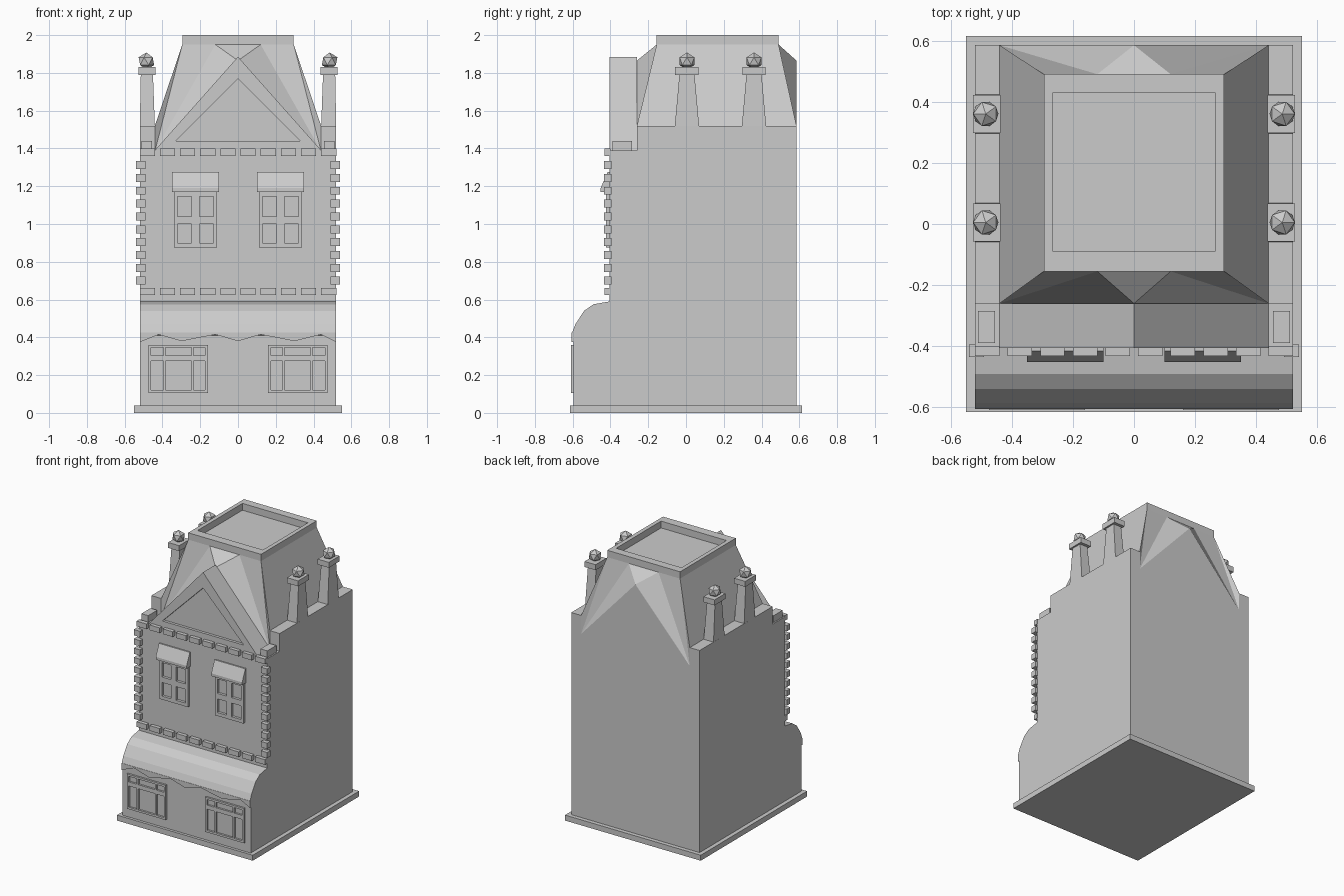
import bpy, bmesh
from mathutils import Vector

if "Cube" in bpy.data.objects:
    bpy.data.objects.remove(bpy.data.objects["Cube"])

stone = bpy.data.materials.new("grey_stone")
stone.diffuse_color = (0.6, 0.6, 0.6, 1)
stone.use_nodes = True
stone.node_tree.nodes["Principled BSDF"].inputs["Base Color"].default_value = stone.diffuse_color


def finish(name, bm):
    bmesh.ops.recalc_face_normals(bm, faces=bm.faces)
    me = bpy.data.meshes.new(name)
    bm.to_mesh(me)
    bm.free()
    me.materials.append(stone)
    ob = bpy.data.objects.new(name, me)
    bpy.context.collection.objects.link(ob)
    return ob


def add_box(bm, x0, x1, y0, y1, z0, z1):
    vs = bmesh.ops.create_cube(bm, size=1)["verts"]
    for v in vs:
        v.co = Vector((x1 if v.co.x > 0 else x0, y1 if v.co.y > 0 else y0,
                       z1 if v.co.z > 0 else z0))
    return vs


def boxes(name, items):
    bm = bmesh.new()
    for it in items:
        add_box(bm, *it)
    return finish(name, bm)


def prism(name, pts, a, b, axis):
    """Extrude a closed profile along x (pts are y,z) or y (pts are x,z)."""
    bm = bmesh.new()
    place = (lambda p, d: (d, p[0], p[1])) if axis == "x" else (lambda p, d: (p[0], d, p[1]))
    f = bm.faces.new([bm.verts.new(place(p, a)) for p in pts])
    new = bmesh.ops.extrude_face_region(bm, geom=[f])["geom"]
    shift = Vector(place((0, 0), b - a))
    bmesh.ops.translate(bm, vec=shift, verts=[g for g in new if isinstance(g, bmesh.types.BMVert)])
    if not f.is_valid or len(bm.faces) == len(pts) + 1:
        bm.faces.new([v for v in bm.verts][:len(pts)])
    return finish(name, bm)


def frame(name, xs, zs, y0, y1):
    """Window frame: xs and zs are (start, end) pairs of the bars."""
    bars = [(a, b, y0, y1, zs[0][0], zs[-1][1]) for a, b in xs]
    for (_, a), (b, _) in zip(xs, xs[1:]):
        bars += [(a, b, y0, y1, z0, z1) for z0, z1 in zs]
    return boxes(name, bars)


# Plinth and body with the rounded shop canopy
boxes("plinth", [(-.55, .55, -.615, .615, 0, .04)])
prism("body", [(.585, .03), (.585, 1.39), (-.405, 1.39), (-.405, .59), (-.49, .575),
               (-.54, .54), (-.585, .47), (-.605, .42), (-.595, .41), (-.595, .03)], -.52, .52, "x")
prism("canopy_scallop", [(-.52, .425), (-.52, .375), (-.42, .415), (-.30, .38), (-.12, .415), (0, .38),
                         (.12, .415), (.30, .38), (.44, .415), (.52, .375), (.52, .425)],
      -.605, -.59, "y")

# Side parapets and front corner blocks
boxes("side_parapets", [(-.52, -.44, -.26, .585, 1.38, 1.52), (.44, .52, -.26, .585, 1.38, 1.52)])
boxes("corner_blocks", [(-.51, -.455, -.39, -.285, 1.38, 1.44), (.455, .51, -.39, -.285, 1.38, 1.44)])

# Mansard roof, with a peaked wall at the front and back
bm = bmesh.new()
ends = []
for y, yt in ((-.26, -.155), (.585, .49)):
    e = {"p": bm.verts.new((0, y, 1.865))}
    for s in (-1, 1):
        e["a", s] = bm.verts.new((.44 * s, y, 1.385))
        e["c", s] = bm.verts.new((.44 * s, y, 1.52))
        e["t", s] = bm.verts.new((.295 * s, yt, 1.95))
        e["m", s] = bm.verts.new((.12 * s, yt, 1.95))
    bm.faces.new((e["a", -1], e["a", 1], e["p"]))
    bm.faces.new((e["p"], e["m", -1], e["m", 1]))
    for s in (-1, 1):
        a, c, t, m = (e[k, s] for k in "actm")
        for tri in ((a, c, t), (a, t, m), (a, m, e["p"])):
            bm.faces.new(tri)
    ends.append(e)
f, b = ends
for s in (-1, 1):
    bm.faces.new((f["a", s], f["c", s], b["c", s], b["a", s]))
    bm.faces.new((f["c", s], f["t", s], b["t", s], b["c", s]))
bm.faces.new((f["a", -1], f["a", 1], b["a", 1], b["a", -1]))
bm.faces.new((f["t", -1], f["m", -1], f["m", 1], f["t", 1],
              b["t", 1], b["m", 1], b["m", -1], b["t", -1]))
finish("mansard_roof", bm)
boxes("roof_rim", [(-.295, .295, -.155, -.09, 1.945, 2), (-.295, .295, .43, .49, 1.945, 2),
                   (-.295, -.265, -.09, .43, 1.945, 2), (.265, .295, -.09, .43, 1.945, 2)])

# Front gable with a recessed panel
bm = bmesh.new()
outer = [(-.44, 1.39), (.44, 1.39), (0, 1.885)]
inner = [(-.33, 1.44), (.33, 1.44), (0, 1.77)]
rings = [[bm.verts.new((x, y, z)) for x, z in tri]
         for tri, y in ((outer, -.26), (outer, -.405), (inner, -.405), (inner, -.385))]
for r, q in zip(rings, rings[1:]):
    for i in range(3):
        j = (i + 1) % 3
        bm.faces.new((r[i], r[j], q[j], q[i]))
bm.faces.new(rings[0])
bm.faces.new(rings[-1])
finish("front_gable", bm)

# Pinnacles: tapered post, cap and faceted ball
for s in (-1, 1):
    for y in (.005, .36):
        bm = bmesh.new()
        for v in add_box(bm, .44, .52, y - .065, y + .065, 1.51, 1.80):
            if v.co.z > 1.7:
                v.co.x = .4825 + (v.co.x - .48) * .8
                v.co.y = y + (v.co.y - y) * .6
        add_box(bm, .437, .527, y - .062, y + .062, 1.79, 1.83)
        ball = bmesh.ops.create_icosphere(bm, subdivisions=1, radius=.046)["verts"]
        bmesh.ops.translate(bm, vec=(.485, y, 1.862), verts=ball)
        for v in bm.verts:
            v.co.x *= s
        finish("pinnacle", bm)

# Brick trim: corner quoins and two rows of blocks
trim = []
for s in (-1, 1):
    for i in range(10):
        z = .70 + i * .068
        trim.append((s * .515 - .025, s * .515 + .025, -.435, -.395, z - .021, z + .021))
for z in (.643, 1.38):
    for i in range(10):
        x = -.48 + i * .1067
        trim.append((x - .04, x + .04, -.432, -.40, z - .019, z + .019))
boxes("brick_trim", trim)

# Windows: upper sashes with hoods, and wide shop windows
for s in (-1, 1):
    xs = [(.11, .13), (.205, .245), (.32, .34)]
    ws = [(.16, .175), (.235, .247), (.383, .395), (.46, .475)]
    if s < 0:
        xs = [(-b, -a) for a, b in reversed(xs)]
        ws = [(-b, -a) for a, b in reversed(ws)]
    frame("upper_window", xs, [(.875, .9), (1.0, 1.04), (1.145, 1.18)], -.424, -.40)
    frame("shop_window", ws, [(.105, .12), (.275, .305), (.345, .36)], -.609, -.59)
    prism("window_hood", [(-.40, 1.17), (-.452, 1.17), (-.452, 1.19), (-.415, 1.275), (-.40, 1.275)],
          s * .225 - .125, s * .225 + .125, "x")
